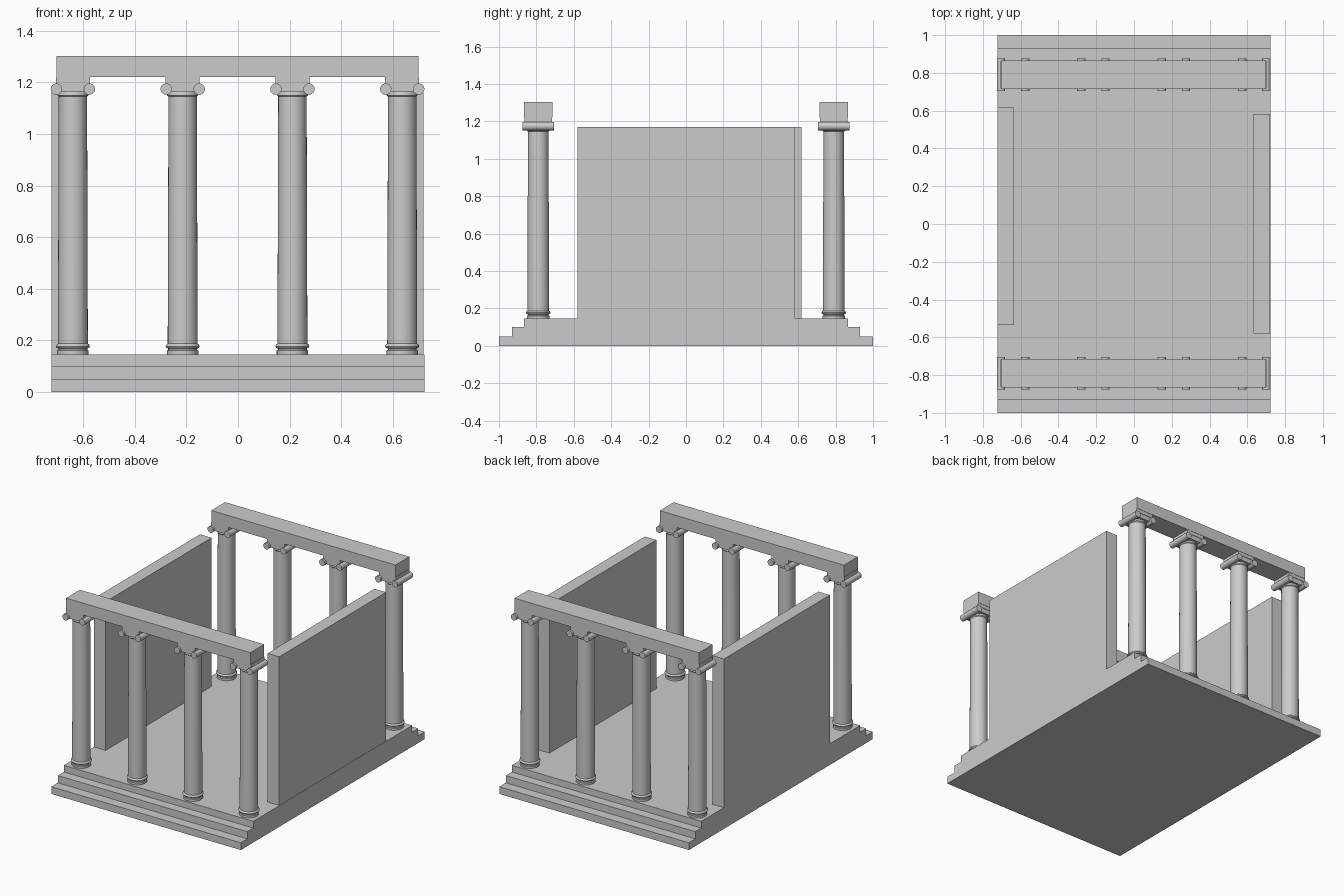
import bpy, math
from mathutils import Matrix

if "Cube" in bpy.data.objects:
    bpy.data.objects.remove(bpy.data.objects["Cube"], do_unlink=True)

# One stone colour for the whole building
stone = bpy.data.materials.new("grey stone")
stone.use_nodes = True
GREY = (0.6, 0.6, 0.6, 1)
stone.diffuse_color = GREY
stone.node_tree.nodes["Principled BSDF"].inputs["Base Color"].default_value = GREY


def box(name, x0, x1, y0, y1, z0, z1):
    bpy.ops.mesh.primitive_cube_add(size=1)
    ob = bpy.context.object
    ob.name = name
    ob.data.transform(Matrix.Translation(((x0 + x1) / 2, (y0 + y1) / 2, (z0 + z1) / 2))
                      @ Matrix.Diagonal((x1 - x0, y1 - y0, z1 - z0, 1)))
    ob.data.materials.append(stone)
    return ob


def lathe(name, profile, x, y, sides=32):
    """Turn a (radius, height) profile around a vertical axis, capped at both ends."""
    verts, faces = [], []
    for r, z in profile:
        for i in range(sides):
            a = math.tau * i / sides
            verts.append((x + r * math.cos(a), y + r * math.sin(a), z))
    for k in range(len(profile) - 1):
        for i in range(sides):
            j = (i + 1) % sides
            faces.append((k * sides + i, k * sides + j, (k + 1) * sides + j, (k + 1) * sides + i))
    last = (len(profile) - 1) * sides
    faces.append(tuple(reversed(range(sides))))
    faces.append(tuple(range(last, last + sides)))
    me = bpy.data.meshes.new(name)
    me.from_pydata(verts, [], faces)
    me.materials.append(stone)
    ob = bpy.data.objects.new(name, me)
    bpy.context.collection.objects.link(ob)
    smooth(ob)
    return ob


def smooth(ob):
    bpy.ops.object.select_all(action='DESELECT')
    ob.select_set(True)
    bpy.context.view_layer.objects.active = ob
    bpy.ops.object.shade_smooth_by_angle(angle=math.radians(40))


# Stepped platform, stepping in at front and back only
for name, depth, z0, z1 in (("bottom_step", 1.0, 0, 0.05),
                            ("middle_step", 0.93, 0.05, 0.1),
                            ("floor_step", 0.865, 0.1, 0.146)):
    box(name, -0.722, 0.722, -depth, depth, z0, z1)

# Side walls, the left one nudged differently from the right one
box("left_wall", 0.632, 0.72, -0.58, 0.583, 0.146, 1.17)
box("right_wall", -0.722, -0.634, -0.535, 0.618, 0.146, 1.17)

# Column: plinth, rounded moulding, slightly tapered shaft, necking
COLUMN = [(0.061, 0.146), (0.061, 0.16), (0.056, 0.163), (0.056, 0.168),
          (0.063, 0.171), (0.066, 0.177), (0.063, 0.184), (0.058, 0.187),
          (0.058, 0.193), (0.055, 0.145 + 1.0), (0.06, 1.15), (0.06, 1.158), (0.056, 1.165), (0.056, 1.2)]

for row, side in (("front", -1), ("back", 1)):
    yc = side * 0.79
    for n in range(4):
        xc = -0.64 + n * 0.4255
        lathe(f"{row}_column_{n + 1}", COLUMN, xc, yc)
        # Capital: cushion, pair of scroll rolls and top slab
        box(f"{row}_capital_cushion_{n + 1}", xc - 0.062, xc + 0.062, yc - 0.07, yc + 0.07, 1.165, 1.196)
        box(f"{row}_capital_slab_{n + 1}", xc - 0.066, xc + 0.066, yc - 0.073, yc + 0.073, 1.196, 1.22)
        for s in (-1, 1):
            bpy.ops.mesh.primitive_cylinder_add(
                vertices=24, radius=0.022, depth=0.17,
                location=(xc + s * 0.064, yc, 1.174), rotation=(math.pi / 2, 0, 0))
            roll = bpy.context.object
            roll.name = f"{row}_scroll_{n + 1}_{'left' if s > 0 else 'right'}"
            roll.data.materials.append(stone)
            smooth(roll)
    # Beam resting on the row of columns
    box(f"{row}_beam", -0.704, 0.7, yc - 0.075, yc + 0.075, 1.22, 1.302)
